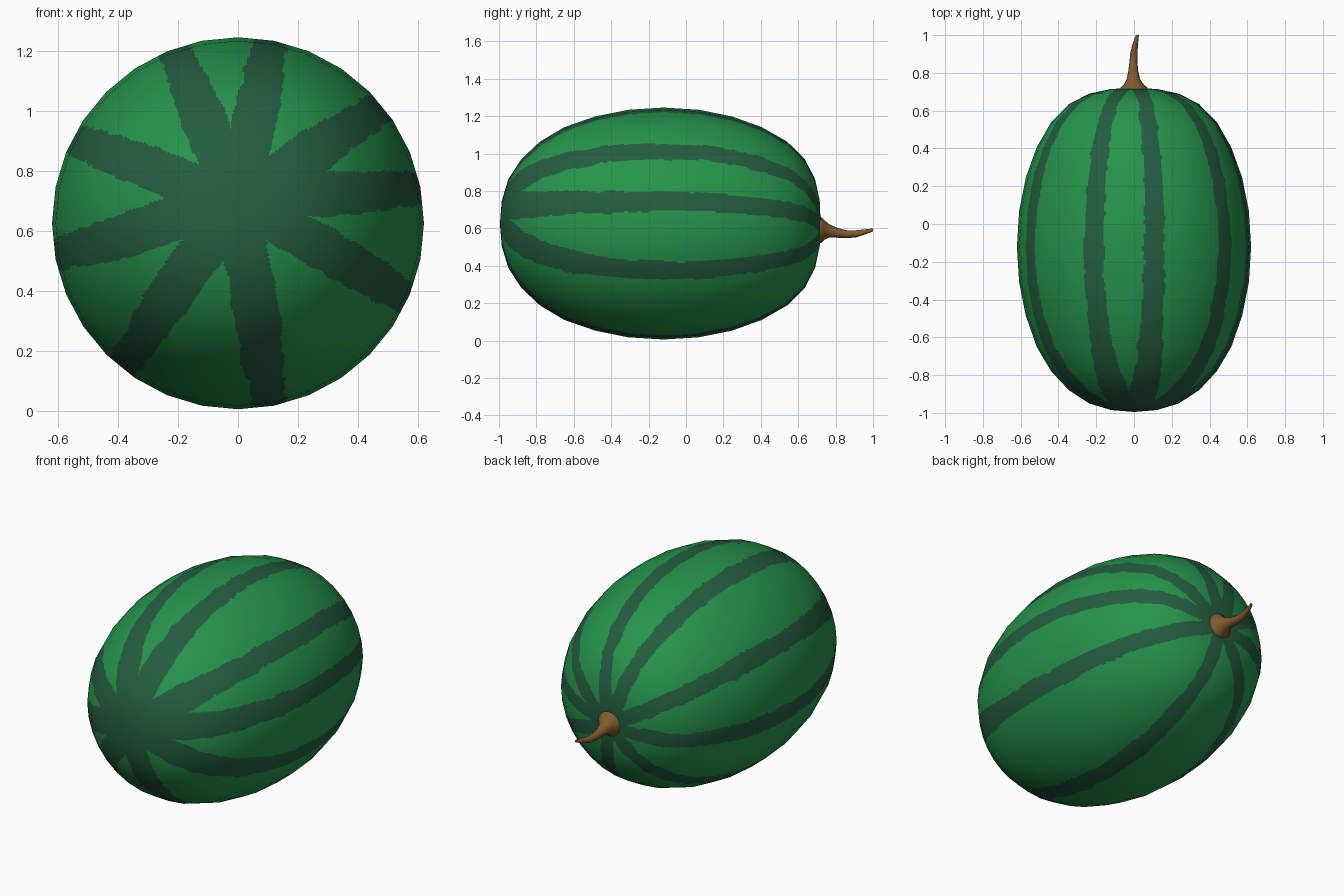
import bpy, bmesh, math
from mathutils import Vector, noise

if "Cube" in bpy.data.objects:
    bpy.data.objects.remove(bpy.data.objects["Cube"])

CY, CZ, R = -0.12, 0.626, 0.62          # widest section of the fruit
SIDES, NA, NL = 32, 14, 8               # facets round, cuts per facet round / along
FRONT = [0, .19, .365, .53, .66, .76, .83, .865, .875]
BACK = [0, .19, .365, .525, .66, .755, .81, .835, .84]
STRIPES = [math.radians(a) for a in (80, 110, 153, 190, 231, 280, 336, 11, 39)]


def material(name, rgb):
    m = bpy.data.materials.new(name)
    m.diffuse_color = (*rgb, 1)
    m.use_nodes = True
    m.node_tree.nodes["Principled BSDF"].inputs["Base Color"].default_value = m.diffuse_color
    return m


light_green = material("light_green", (.019, .300, .072))
dark_green = material("dark_green", (.018, .112, .051))
brown = material("stem_brown", (.215, .105, .028))


def add_object(name, bm, mats):
    bmesh.ops.recalc_face_normals(bm, faces=bm.faces)
    for f in bm.faces:
        f.smooth = True
    me = bpy.data.meshes.new(name)
    bm.to_mesh(me)
    bm.free()
    for m in mats:
        me.materials.append(m)
    ob = bpy.data.objects.new(name, me)
    bpy.context.collection.objects.link(ob)
    return ob


def is_stripe(p):
    # stripes of near-constant width that run together at both ends
    x, z = p.x, p.z - CZ
    end = 1 - min(1, math.hypot(x, z) / R)
    front = p.y < CY
    z -= (.08 if front else -.04) * end
    r, a = math.hypot(x, z), math.atan2(z, x)
    half = .054 + (.022 if front else -.012) * min(1, end * 2.5)
    half += .010 * noise.noise(p * 9) + .008 * noise.noise(p * 24)
    gap = min(abs((a - s + math.pi) % math.tau - math.pi) for s in STRIPES)
    return r * gap < half or r < (.13 if front else .10)


# Fruit: faceted 32-sided outline, finely cut so the stripes can be coloured by face
profile = [(CY - FRONT[k], R * math.cos(k * math.pi / 16)) for k in range(8, 0, -1)]
profile += [(CY + BACK[k], R * math.cos(k * math.pi / 16)) for k in range(9)]
slopes = []
for i in range(17):
    a, b = profile[max(i - 1, 0)], profile[min(i + 1, 16)]
    n = Vector((-(b[1] - a[1]), b[0] - a[0])).normalized()   # (along y, outward)
    slopes.append(Vector((-1, 0)) if i == 0 else Vector((1, 0)) if i == 16 else n)


def direction(j):
    a = math.tau * j / SIDES
    return Vector((math.cos(a), 0, math.sin(a)))


spokes = []
for c in range(SIDES * NA):
    j, t = divmod(c, NA)
    spokes.append(direction(j).lerp(direction(j + 1), t / NA))

bm = bmesh.new()
normals, rows = [], []
last = 16 * NL
for row in range(last + 1):
    i, t = min(row // NL, 15), row / NL - min(row // NL, 15)
    y = profile[i][0] * (1 - t) + profile[i + 1][0] * t
    r = profile[i][1] * (1 - t) + profile[i + 1][1] * t
    n = slopes[i].lerp(slopes[i + 1], t)
    pole = row in (0, last)
    ring = []
    for d in ([Vector()] if pole else spokes):
        ring.append(bm.verts.new((d.x * r, y, CZ + d.z * r)))
        normals.append(Vector((d.x * n.y, n.x, d.z * n.y)).normalized())
    rows.append(ring)
for lo, hi in zip(rows, rows[1:]):
    for c in range(SIDES * NA):
        quad = [lo[c % len(lo)], lo[(c + 1) % len(lo)], hi[(c + 1) % len(hi)], hi[c % len(hi)]]
        f = bm.faces.new(list(dict.fromkeys(quad)))
        f.material_index = int(is_stripe(f.calc_center_median()))
fruit = add_object("melon_body", bm, [light_green, dark_green])
fruit.data.normals_split_custom_set_from_vertices(normals)

# Stem: flared base, slightly curved thin end
path = [(0, .70, .592, .076), (0, .722, .592, .070), (-.001, .74, .591, .052),
        (-.003, .765, .587, .036), (-.004, .81, .576, .026), (-.003, .86, .569, .021),
        (0, .91, .571, .019), (.007, .955, .581, .014), (.018, 1.0, .592, .008)]
bm = bmesh.new()
rings = []
for x, y, z, r in path:
    rings.append([bm.verts.new((x + r * math.cos(math.tau * k / 16), y,
                                z + r * math.sin(math.tau * k / 16))) for k in range(16)])
for lo, hi in zip(rings, rings[1:]):
    for k in range(16):
        m = (k + 1) % 16
        bm.faces.new((lo[k], lo[m], hi[m], hi[k]))
bm.faces.new(rings[0])
bm.faces.new(rings[-1])
stem = add_object("stem", bm, [brown])
bpy.context.view_layer.objects.active = stem
stem.select_set(True)
bpy.ops.object.shade_smooth_by_angle(angle=math.radians(50))
